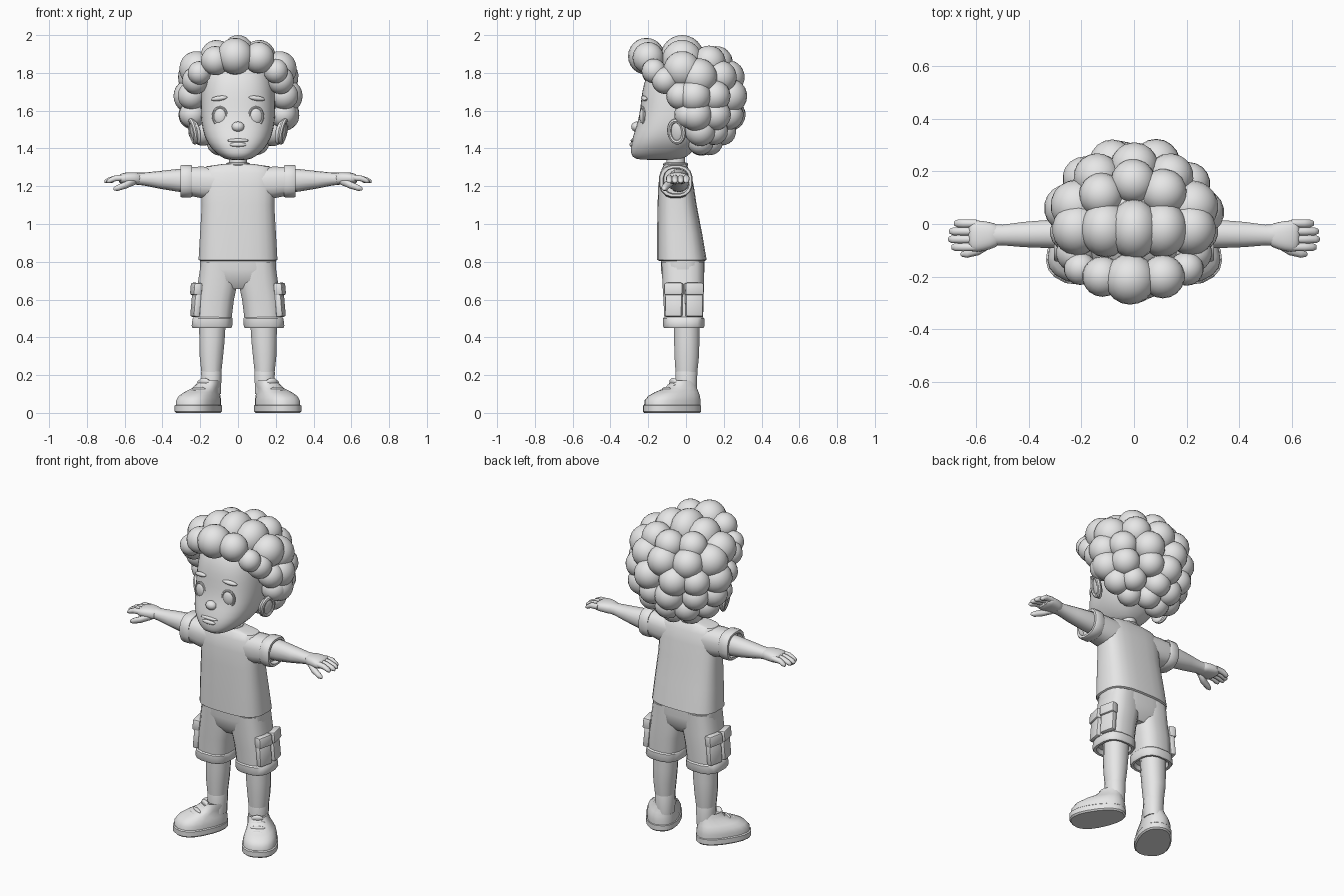
import bpy, bmesh, math, random
from mathutils import Matrix, Vector, Euler

random.seed(4)
if "Cube" in bpy.data.objects:
    bpy.data.objects.remove(bpy.data.objects["Cube"])

grey = bpy.data.materials.new("plain_grey")
grey.use_nodes = True
grey.diffuse_color = (0.8, 0.8, 0.8, 1)
grey.node_tree.nodes["Principled BSDF"].inputs["Base Color"].default_value = (0.8, 0.8, 0.8, 1)


def finish(name, bm, mirror=False, subsurf=0, sharp=40):
    """Turn a bmesh into a shaded object, optionally mirrored to the other side."""
    bmesh.ops.recalc_face_normals(bm, faces=bm.faces)
    me = bpy.data.meshes.new(name)
    bm.to_mesh(me)
    bm.free()
    me.materials.append(grey)
    me.shade_smooth()
    me.set_sharp_from_angle(angle=math.radians(sharp))
    ob = bpy.data.objects.new(name, me)
    bpy.context.scene.collection.objects.link(ob)
    if mirror:
        ob.modifiers.new("Mirror", 'MIRROR').use_mirror_merge = False
    if subsurf:
        mod = ob.modifiers.new("Subdivision", 'SUBSURF')
        mod.levels = mod.render_levels = subsurf
    return ob


def loft(name, sections, axis='z', n=20, p=2.5, warp=None, **kw):
    """Skin rounded cross-sections (position, centre a, centre b, radius a, radius b)."""
    bm = bmesh.new()
    rings = []
    for t, ca, cb, ra, rb in sections:
        ring = []
        for i in range(n):
            ang = math.tau * (i + 0.5) / n
            c, s = math.cos(ang), math.sin(ang)
            a = ca + ra * math.copysign(abs(c) ** (2 / p), c)
            b = cb + rb * math.copysign(abs(s) ** (2 / p), s)
            co = Vector((a, b, t) if axis == 'z' else (t, a, b))
            ring.append(bm.verts.new(warp(co) if warp else co))
        rings.append(ring)
    for lo, hi in zip(rings, rings[1:]):
        for i in range(n):
            j = (i + 1) % n
            bm.faces.new((lo[i], lo[j], hi[j], hi[i]))
    bm.faces.new(rings[0])
    bm.faces.new(rings[-1])
    return finish(name, bm, **kw)


def placed(loc, size, rot=(0, 0, 0)):
    turn = Euler([math.radians(r) for r in rot]).to_matrix().to_4x4()
    return Matrix.Translation(loc) @ turn @ Matrix.Diagonal((*size, 1))


def add_ball(bm, loc, size, rot=(0, 0, 0), u=18, v=12):
    bmesh.ops.create_uvsphere(bm, u_segments=u, v_segments=v, radius=1, matrix=placed(loc, size, rot))


def ball(name, loc, size, rot=(0, 0, 0), mirror=False):
    bm = bmesh.new()
    add_ball(bm, loc, size, rot)
    return finish(name, bm, mirror=mirror)


def block(name, loc, size, rot=(0, 0, 0), bevel=0.01):
    bm = bmesh.new()
    bmesh.ops.create_cube(bm, size=2, matrix=placed(loc, size, rot))
    bmesh.ops.bevel(bm, geom=bm.edges[:], offset=bevel, segments=2, affect='EDGES', profile=0.5)
    return finish(name, bm, mirror=True)


def ring(name, loc, size, thick, rot=(0, 0, 0), mirror=False):
    """Oval ring lying in its local xy plane."""
    bm = bmesh.new()
    n, m = 24, 8
    turn = placed(loc, (1, 1, 1), rot)
    grid = []
    for i in range(n):
        a = math.tau * i / n
        row = []
        for j in range(m):
            b = math.tau * j / m
            k = thick * math.cos(b)
            row.append(bm.verts.new(turn @ Vector((
                (size[0] + k) * math.cos(a), (size[1] + k) * math.sin(a), thick * math.sin(b)))))
        grid.append(row)
    for i in range(n):
        for j in range(m):
            nxt, jj = grid[(i + 1) % n], (j + 1) % m
            bm.faces.new((grid[i][j], nxt[j], nxt[jj], grid[i][jj]))
    return finish(name, bm, mirror=mirror)


# Head and neck
loft("head", [(1.338, 0, -.14, .05, .11), (1.352, 0, -.145, .09, .145), (1.4, 0, -.12, .145, .176),
              (1.46, 0, -.09, .18, .195), (1.54, 0, -.05, .197, .205), (1.62, 0, -.03, .2, .212),
              (1.7, 0, -.01, .2, .225), (1.78, 0, 0, .19, .215), (1.85, 0, 0, .15, .17),
              (1.9, 0, 0, .08, .09)], n=24, subsurf=1, sharp=80)
loft("neck", [(1.27, 0, -.055, .055, .055), (1.31, 0, -.055, .047, .05), (1.4, 0, -.055, .047, .05)], p=2)

# Face
ball("nose", (0, -.262, 1.515), (.034, .028, .027))
ball("eye", (.095, -.226, 1.57), (.036, .02, .046), (0, 0, 12), mirror=True)
ring("eyelid", (.095, -.231, 1.57), (.037, .047), .007, (90, 0, 12), mirror=True)
ball("eyebrow", (.1, -.222, 1.665), (.045, .014, .013), (0, 8, 14), mirror=True)
ball("upper_lip", (0, -.281, 1.442), (.058, .012, .01))
ball("lower_lip", (0, -.287, 1.42), (.045, .012, .012))
ball("ear", (.225, -.05, 1.487), (.022, .044, .066), (-8, 12, -25), mirror=True)
ring("ear_rim", (.238, -.05, 1.49), (.058, .039), .013, (-8, 102, -25), mirror=True)

# Curly hair: fringe, crown row, temples, then rows wrapping round the back
hair = bmesh.new()
add_ball(hair, (0, .04, 1.66), (.22, .2, .23))
fringe = [(-.015, -.21, 1.888, .097), (.11, -.2, 1.88, .083), (-.12, -.2, 1.865, .077),
          (.2, -.17, 1.81, .065), (-.205, -.17, 1.8, .062)]
for x, y, z, r in fringe:
    add_ball(hair, (x, y, z), (r, r, r))
for i in range(-2, 3):
    r = .115 - .008 * abs(i)
    add_ball(hair, (.108 * i, -.02, 1.885 - .017 * i * i), (.095, r, r), (0, 12 * i, 0))
for side in (-1, 1):
    for x, y, z, r in [(.225, -.11, 1.76, .072), (.245, -.03, 1.68, .075), (.24, .01, 1.58, .072)]:
        add_ball(hair, (side * x, y, z), (r, r, r))
rows = [(52, 3, 50, .09), (28, 5, 82, .095), (4, 6, 85, .088),
        (-19, 6, 80, .083), (-42, 5, 78, .08), (-64, 3, 55, .074)]
for lat, count, spread, size in rows:
    up = math.radians(lat)
    for i in range(count):
        az = math.radians(spread * (2 * i / (count - 1) - 1) + random.uniform(-5, 5))
        r = size * random.uniform(.92, 1.06)
        add_ball(hair, (.255 * math.sin(az) * math.cos(up), .03 + .215 * math.cos(az) * math.cos(up),
                        1.66 + .25 * math.sin(up)), (r, r, r), (lat, 0, 40 * i))
finish("curly_hair", hair)

# Shirt
loft("shirt_body", [(.83, 0, -.02, .18, .1), (.805, 0, -.022, .2, .122), (.81, 0, -.022, .21, .132),
                    (.95, 0, -.034, .202, .12), (1.1, 0, -.047, .193, .104), (1.2, 0, -.053, .195, .095),
                    (1.27, 0, -.056, .195, .082), (1.305, 0, -.057, .17, .065),
                    (1.318, 0, -.056, .08, .055)], n=24, p=3)
ring("shirt_collar", (0, -.055, 1.315), (.054, .056), .01)
loft("sleeve", [(.1, -.054, 1.215, .08, .085), (.19, -.054, 1.22, .082, .085), (.26, -.054, 1.226, .078, .077)],
     axis='x', n=16, mirror=True)
loft("sleeve_cuff", [(.25, -.054, 1.227, .07, .07), (.244, -.054, 1.227, .086, .084),
                     (.252, -.054, 1.227, .09, .088), (.296, -.054, 1.227, .09, .088),
                     (.305, -.054, 1.227, .085, .083), (.305, -.052, 1.227, .07, .07),
                     (.275, -.05, 1.228, .068, .068)], axis='x', n=16, mirror=True)

# Arms and hands
loft("arm", [(.25, -.038, 1.23, .056, .063), (.32, -.038, 1.231, .055, .06), (.42, -.04, 1.234, .049, .046),
             (.5, -.042, 1.238, .04, .034), (.54, -.042, 1.24, .042, .032)], axis='x', n=14, p=2.2, mirror=True)
loft("palm", [(.5, -.042, 1.238, .037, .031), (.55, -.045, 1.242, .055, .034), (.6, -.047, 1.242, .063, .032),
              (.635, -.045, 1.238, .06, .024)], axis='x', n=14, subsurf=1, mirror=True, sharp=80)
for k, (finger, tip) in enumerate([("index", .695), ("middle", .707), ("ring", .703), ("little", .685)]):
    y = -.088 + .03 * k
    loft(finger + "_finger", [(.6, y, 1.245, .016, .017), (.65, y, 1.242, .017, .017),
                              (tip - .015, y, 1.23, .016, .015), (tip - .002, y, 1.225, .01, .009),
                              (tip, y, 1.225, .004, .004)], axis='x', n=8, p=2, mirror=True, sharp=70)
loft("thumb", [(.54, -.07, 1.228, .02, .02), (.59, -.098, 1.208, .022, .021), (.635, -.112, 1.192, .018, .018),
               (.656, -.115, 1.186, .01, .01), (.66, -.115, 1.185, .004, .004)],
     axis='x', n=8, p=2, mirror=True, sharp=70)

# Shorts with turned-up cuffs and cargo pockets
loft("shorts_hips", [(.655, 0, -.015, .07, .075), (.7, 0, -.015, .19, .108), (.76, 0, -.017, .203, .116),
                     (.83, 0, -.018, .2, .117)], n=24, p=3)
loft("shorts_leg", [(.48, .135, -.012, .1, .103), (.6, .124, -.013, .104, .108), (.68, .109, -.015, .106, .111),
                    (.8, .1, -.017, .097, .114)], n=16, p=2.8, mirror=True)
loft("shorts_cuff", [(.49, .137, -.012, .08, .085), (.452, .137, -.012, .088, .092),
                     (.45, .138, -.012, .104, .106), (.46, .138, -.012, .109, .112),
                     (.5, .135, -.012, .107, .111), (.508, .134, -.012, .1, .103)], n=16, p=2.8, mirror=True)
for label, y, turn in (("front", -.064, -12), ("back", .042, 12)):
    block(label + "_pocket", (.223, y, .57), (.018, .046, .062), (0, -5, turn))
    block(label + "_pocket_flap", (.221, y, .655), (.023, .05, .033), (0, -5, turn))

# Legs and socks
loft("leg", [(.2, .141, .002, .053, .058), (.3, .141, .004, .064, .067), (.38, .138, .004, .069, .069),
             (.49, .135, .004, .073, .07)], n=12, p=2.2, mirror=True)
loft("sock", [(.1, .14, .002, .051, .056), (.215, .141, .002, .056, .06), (.225, .141, .002, .053, .057)],
     n=12, p=2.2, mirror=True)


# Shoes, wider at the toe and turned outward
def splay(co):
    wide = Vector((co.x * (1 - .7 * (co.y + .08)), co.y, co.z))
    return Matrix.Rotation(math.radians(29), 3, 'Z') @ wide + Vector((.165, 0, 0))


loft("shoe_sole", [(0, 0, -.082, .092, .155), (.008, 0, -.082, .1, .163), (.038, 0, -.082, .1, .163),
                   (.043, 0, -.082, .094, .158)], p=2.4, warp=splay, mirror=True)
loft("shoe_upper", [(.03, 0, -.08, .094, .157), (.065, 0, -.079, .094, .156), (.09, 0, -.07, .087, .143),
                    (.11, -.004, -.052, .077, .12), (.13, -.012, -.025, .067, .088),
                    (.155, -.02, -.01, .062, .07), (.172, -.022, -.008, .058, .064),
                    (.165, -.022, -.006, .05, .055)], warp=splay, mirror=True, sharp=60)
for i in range(3):
    spot = splay(Vector((-.016 + .004 * i, -.078 - .034 * i, .145 - .018 * i)))
    ball("shoe_lace_" + str(i + 1), spot, (.042, .011, .011), (0, 0, 29), mirror=True)
ball("shoe_tongue", splay(Vector((-.02, -.062, .16))), (.036, .016, .026), (25, 0, 29), mirror=True)
